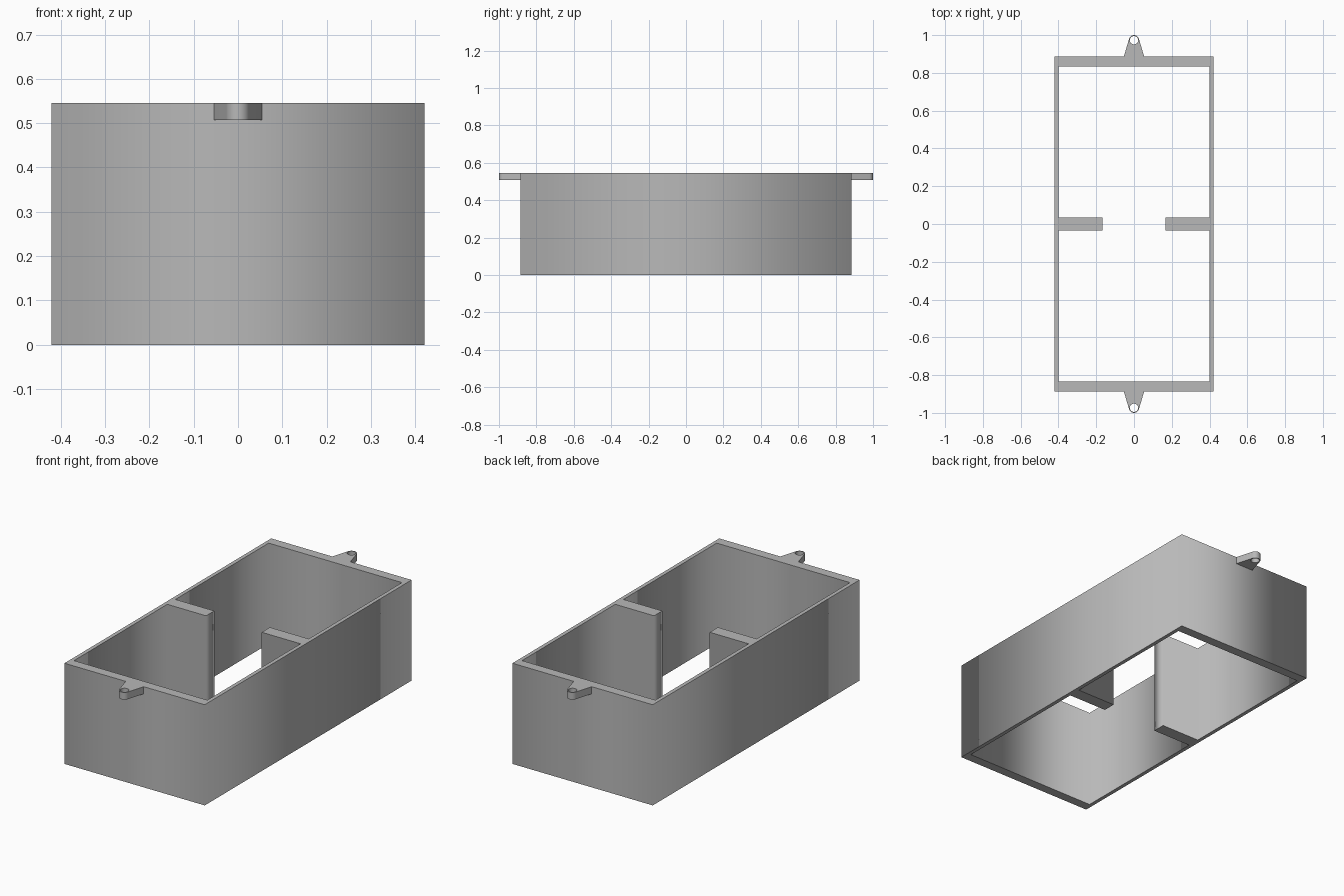
import bpy, bmesh
from math import sin, cos, pi, radians

if "Cube" in bpy.data.objects:
    bpy.data.objects.remove(bpy.data.objects["Cube"], do_unlink=True)

HEIGHT = 0.546
OUT_X, OUT_Y = 0.421, 0.886
IN_X, IN_Y = 0.40, 0.834
RIB_X, RIB_Y = 0.167, 0.035
TAB_Z = 0.507
EYE_Y, EYE_R, HOLE_R = 0.973, 0.027, 0.022

grey = bpy.data.materials.new("plain grey")
grey.diffuse_color = (0.48, 0.48, 0.48, 1)
grey.use_nodes = True
grey.node_tree.nodes["Principled BSDF"].inputs["Base Color"].default_value = (0.48, 0.48, 0.48, 1)


def extrude_outlines(name, outlines, z0, z1):
    """Filled flat outlines (later ones cut holes) raised from z0 to z1."""
    curve = bpy.data.curves.new(name + "_outline", "CURVE")
    curve.dimensions = "2D"
    curve.fill_mode = "BOTH"
    curve.extrude = (z1 - z0) / 2
    for points in outlines:
        spline = curve.splines.new("POLY")
        spline.points.add(len(points) - 1)
        for p, (x, y) in zip(spline.points, points):
            p.co = (x, y, 0, 1)
        spline.use_cyclic_u = True
    helper = bpy.data.objects.new(name + "_outline", curve)
    bpy.context.collection.objects.link(helper)
    bpy.context.view_layer.update()
    deps = bpy.context.evaluated_depsgraph_get()
    mesh = bpy.data.meshes.new_from_object(helper.evaluated_get(deps))
    bpy.data.objects.remove(helper, do_unlink=True)

    bm = bmesh.new()
    bm.from_mesh(mesh)
    bmesh.ops.remove_doubles(bm, verts=bm.verts, dist=1e-5)
    bmesh.ops.translate(bm, verts=bm.verts, vec=(0, 0, (z0 + z1) / 2))
    bmesh.ops.recalc_face_normals(bm, faces=bm.faces)
    bm.to_mesh(mesh)
    bm.free()
    mesh.materials.clear()
    mesh.materials.append(grey)
    obj = bpy.data.objects.new(name, mesh)
    bpy.context.collection.objects.link(obj)
    return obj


def arc(radius, start, end, steps, cy):
    angles = [start + (end - start) * i / steps for i in range(steps + 1)]
    return [(radius * cos(a), cy + radius * sin(a)) for a in angles]


# Open frame with two full-height divider ribs
outer = [(-OUT_X, -OUT_Y), (OUT_X, -OUT_Y), (OUT_X, OUT_Y), (-OUT_X, OUT_Y)]
right_half = [(IN_X, -IN_Y), (IN_X, -RIB_Y), (RIB_X, -RIB_Y),
              (RIB_X, RIB_Y), (IN_X, RIB_Y), (IN_X, IN_Y)]
inner = right_half + [(-x, y) for x, y in reversed(right_half)]
extrude_outlines("box_frame", [outer, inner], 0, HEIGHT)

# Tapered mounting tabs with a rounded, drilled end
tilt = radians(15)
for name, side in (("back_tab", 1), ("front_tab", -1)):
    tab = [(-0.054, OUT_Y), (0.054, OUT_Y)] + arc(EYE_R, tilt, pi - tilt, 20, EYE_Y)
    hole = arc(HOLE_R, 0, 2 * pi, 32, EYE_Y)[:-1]
    outlines = [[(x * side, y * side) for x, y in loop] for loop in (tab, hole)]
    obj = extrude_outlines(name, outlines, TAB_Z, HEIGHT)
    bpy.ops.object.select_all(action="DESELECT")
    obj.select_set(True)
    bpy.context.view_layer.objects.active = obj
    bpy.ops.object.shade_smooth_by_angle(angle=radians(30))
